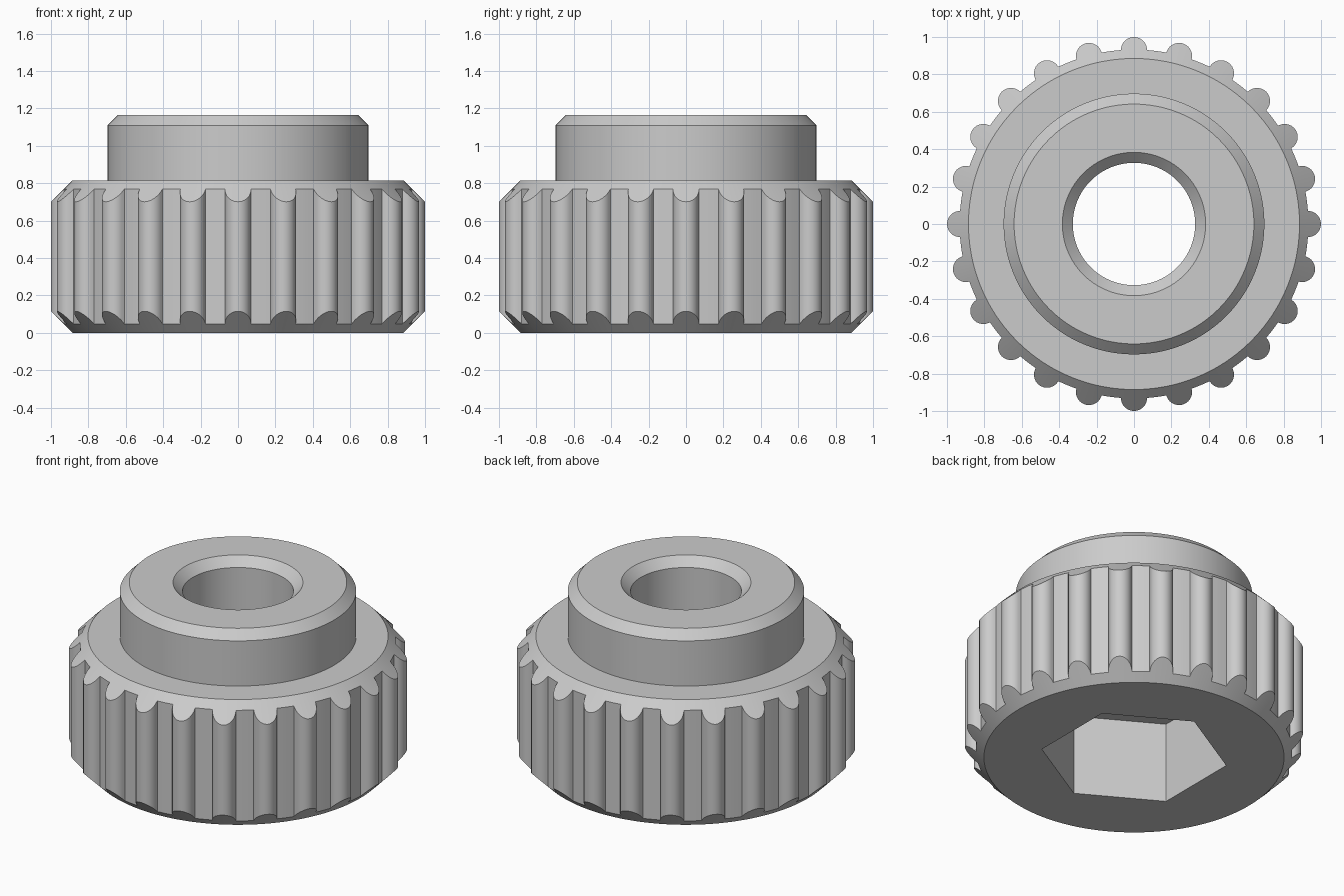
import bpy
from math import sin, cos, pi, atan2, hypot

RIBS = 24
RIB_RADIUS, RIB_CENTRE = 0.07, 0.93
ARC_STEPS, GAP_STEPS = 12, 3
FACE_R, BODY_TOP, HUB_TOP = 0.885, 0.815, 1.165
HUB_R, BORE_R, HEX_R, HEX_DEPTH = 0.697, 0.327, 0.552, 0.525
BEVEL = 0.056

cube = bpy.data.objects.get("Cube")
if cube:
    bpy.data.objects.remove(cube, do_unlink=True)

steel = bpy.data.materials.new("grey_steel")
steel.use_nodes = True
steel.diffuse_color = (0.6, 0.6, 0.6, 1)
for node in steel.node_tree.nodes:
    if node.type == 'BSDF_PRINCIPLED':
        node.inputs["Base Color"].default_value = steel.diffuse_color


def ribbed_outline():
    """Polar points (angle, radius) of round ribs standing on a circle."""
    points = []
    pitch = 2 * pi / RIBS
    half = atan2(RIB_RADIUS, RIB_CENTRE)
    floor = hypot(RIB_RADIUS, RIB_CENTRE)
    for rib in range(RIBS):
        base = rib * pitch
        for k in range(ARC_STEPS + 1):
            a = pi * (k / ARC_STEPS - 0.5)
            x, y = RIB_CENTRE + RIB_RADIUS * cos(a), RIB_RADIUS * sin(a)
            points.append((base + atan2(y, x), hypot(x, y)))
        for k in range(1, GAP_STEPS):
            points.append((base + half + (pitch - 2 * half) * k / GAP_STEPS, floor))
    return points


OUTLINE = ribbed_outline()


def circle(radius, z):
    return [(radius * cos(a), radius * sin(a), z) for a, _ in OUTLINE]


def hexagon(z):
    """Hexagon with corners on the y axis."""
    ring = []
    for a, _ in OUTLINE:
        r = HEX_R * cos(pi / 6) / cos((a + pi / 6) % (pi / 3) - pi / 6)
        ring.append((r * cos(a), r * sin(a), z))
    return ring


def ribs(z, slope):
    """Rib outline lying on a 45 degree chamfer cone."""
    return [(r * cos(a), r * sin(a), z + slope * (r - FACE_R)) for a, r in OUTLINE]


def loft(name, rings):
    n = len(OUTLINE)
    verts = [p for ring in rings for p in ring]
    faces = []
    for s in range(len(rings) - 1):
        for i in range(n):
            j = (i + 1) % n
            a, b = s * n, (s + 1) * n
            faces.append((a + i, b + i, b + j, a + j))
    mesh = bpy.data.meshes.new(name)
    mesh.from_pydata(verts, [], faces)
    mesh.materials.append(steel)
    obj = bpy.data.objects.new(name, mesh)
    bpy.context.collection.objects.link(obj)
    return obj


# Ribbed grip with chamfered rims and a hexagonal socket underneath
grip = loft("ribbed_grip", [
    circle(HUB_R, BODY_TOP), circle(FACE_R, BODY_TOP),
    ribs(BODY_TOP, -1), ribs(0, 1),
    circle(FACE_R, 0), hexagon(0), hexagon(HEX_DEPTH),
    circle(BORE_R, HEX_DEPTH), circle(BORE_R, BODY_TOP)])

# Raised hub with a bevelled rim and a countersunk bore
hub = loft("hub", [
    circle(BORE_R, BODY_TOP), circle(BORE_R, HUB_TOP - BEVEL),
    circle(BORE_R + BEVEL, HUB_TOP), circle(HUB_R - BEVEL, HUB_TOP),
    circle(HUB_R, HUB_TOP - BEVEL), circle(HUB_R, BODY_TOP)])

bpy.ops.object.select_all(action='DESELECT')
for obj in (grip, hub):
    obj.select_set(True)
bpy.context.view_layer.objects.active = grip
bpy.ops.object.shade_smooth_by_angle(angle=pi / 6)
